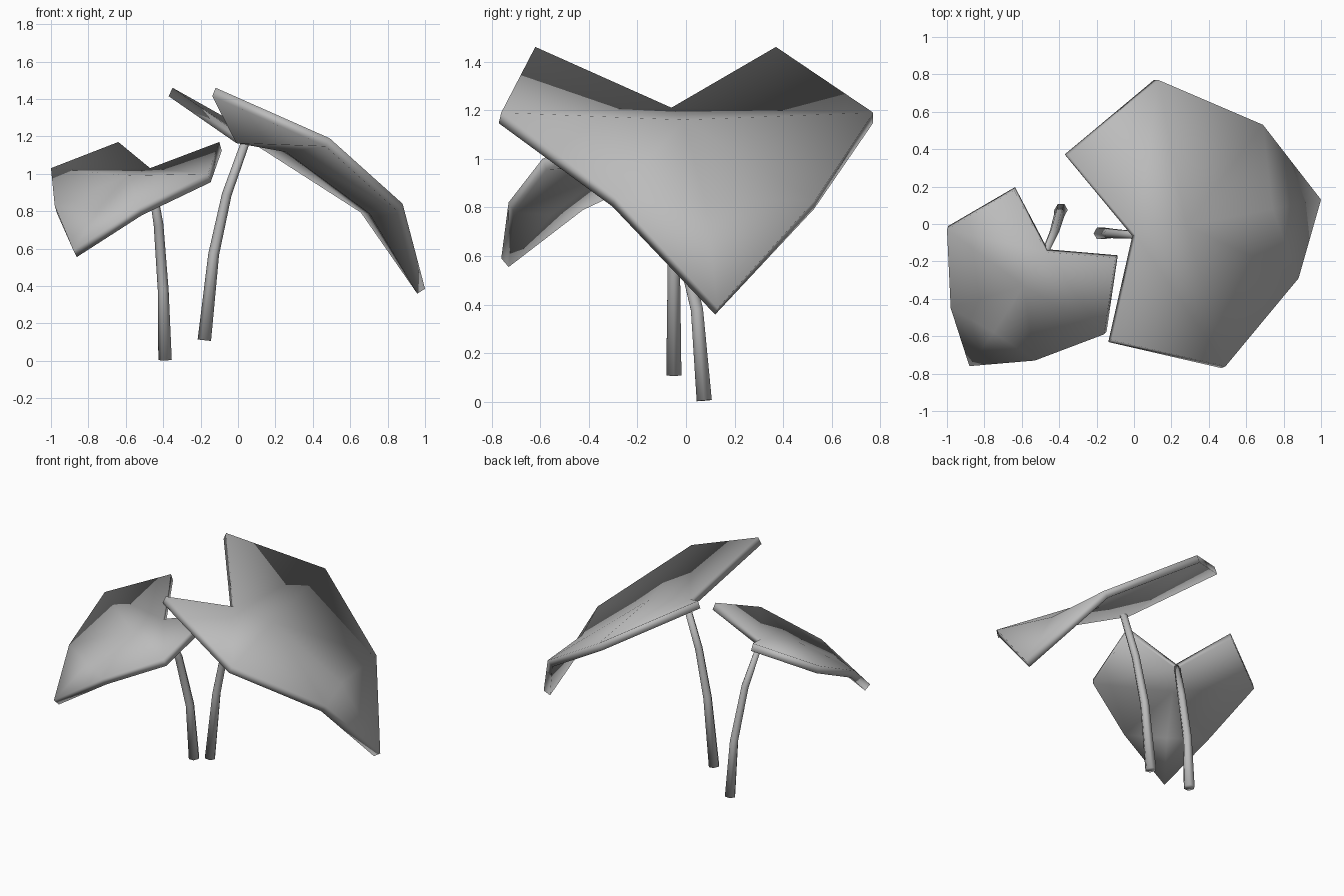
import bpy, bmesh, math
from mathutils import Vector

if "Cube" in bpy.data.objects:
    bpy.data.objects.remove(bpy.data.objects["Cube"], do_unlink=True)

# one plain grey for everything
grey = bpy.data.materials.new("leaf_grey")
grey.use_nodes = True
COLOUR = (0.5, 0.5, 0.5, 1)
grey.diffuse_color = COLOUR
grey.node_tree.nodes["Principled BSDF"].inputs["Base Color"].default_value = COLOUR


def finish(name, bm):
    mesh = bpy.data.meshes.new(name)
    bm.to_mesh(mesh)
    bm.free()
    mesh.materials.append(grey)
    mesh.shade_smooth()
    obj = bpy.data.objects.new(name, mesh)
    bpy.context.collection.objects.link(obj)
    return obj


def leaf(name, rib, left, right):
    """Blade: midrib from notch to tip, with three rim points on each side."""
    bm = bmesh.new()
    rib = [bm.verts.new(p) for p in rib]
    for side in (left, right):
        rim = [bm.verts.new(p) for p in side] + [rib[-1]]
        for i in range(3):
            quad = [rib[i], rim[i], rim[i + 1], rib[i + 1]]
            if quad[2] is quad[3]:
                quad.pop()
            face = bm.faces.new(quad)
            face.normal_update()
            if face.normal.z < 0:
                face.normal_flip()
    obj = finish(name, bm)
    thick = obj.modifiers.new("thickness", "SOLIDIFY")
    thick.thickness = 0.05
    thick.offset = -1


def stem(name, path, radii, sides=6):
    """Tapered tube through the path points."""
    bm = bmesh.new()
    path = [Vector(p) for p in path]
    rings = []
    for i, (p, r) in enumerate(zip(path, radii)):
        along = (path[min(i + 1, len(path) - 1)] - path[max(i - 1, 0)]).normalized()
        u = along.cross(Vector((0, 1, 0))).normalized()
        v = along.cross(u)
        angles = [math.tau * k / sides for k in range(sides)]
        rings.append([bm.verts.new(p + r * (u * math.cos(a) + v * math.sin(a))) for a in angles])
    for low, high in zip(rings, rings[1:]):
        for k in range(sides):
            n = (k + 1) % sides
            bm.faces.new((low[k], low[n], high[n], high[k]))
    bm.faces.new(rings[0])
    bm.faces.new(rings[-1])
    bmesh.ops.recalc_face_normals(bm, faces=bm.faces)
    finish(name, bm)


# large leaf and its stem
leaf("large_leaf",
     [(0.01, -0.06, 1.21), (0.28, -0.01, 1.16), (0.74, 0.08, 0.82), (1.0, 0.13, 0.385)],
     [(-0.35, 0.37, 1.46), (0.13, 0.77, 1.19), (0.69, 0.53, 0.83)],
     [(-0.12, -0.62, 1.46), (0.49, -0.76, 1.19), (0.88, -0.29, 0.84)])
stem("large_leaf_stem",
     [(-0.18, -0.05, 0.11), (-0.13, -0.05, 0.57), (-0.06, -0.055, 0.89), (0.04, -0.06, 1.17)],
     [0.036, 0.029, 0.026, 0.023])

# small leaf and its stem
leaf("small_leaf",
     [(-0.47, -0.15, 1.03), (-0.59, -0.33, 0.99), (-0.75, -0.58, 0.81), (-0.88, -0.76, 0.59)],
     [(-0.64, 0.18, 1.17), (-1.0, -0.03, 1.03), (-0.98, -0.45, 0.83)],
     [(-0.10, -0.18, 1.17), (-0.16, -0.59, 1.0), (-0.53, -0.73, 0.82)])
stem("small_leaf_stem",
     [(-0.39, 0.075, 0.005), (-0.40, 0.045, 0.38), (-0.425, -0.04, 0.73), (-0.47, -0.14, 1.0)],
     [0.036, 0.029, 0.026, 0.02])
